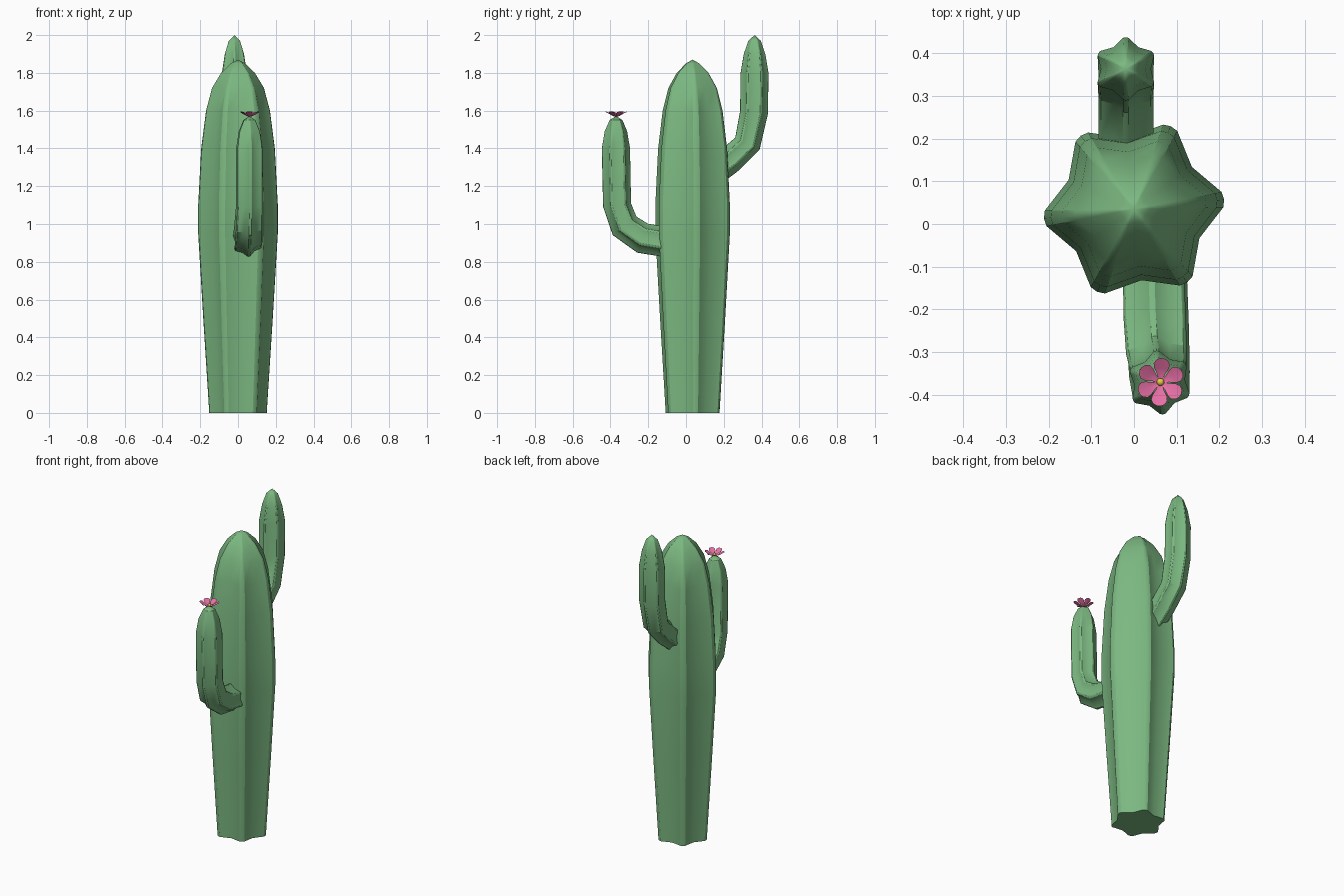
import bpy, bmesh, math
from mathutils import Vector

if "Cube" in bpy.data.objects:
    bpy.data.objects.remove(bpy.data.objects["Cube"])


def material(name, rgb):
    m = bpy.data.materials.new(name)
    m.diffuse_color = (*rgb, 1)
    m.use_nodes = True
    m.node_tree.nodes["Principled BSDF"].inputs["Base Color"].default_value = m.diffuse_color
    return m


GREEN = material("cactus_green", (0.2, 0.48, 0.22))
PINK = material("petal_pink", (0.8, 0.16, 0.38))
YELLOW = material("pollen_yellow", (0.8, 0.6, 0.06))


def finish(bm, name, mat, angle=30):
    mesh = bpy.data.meshes.new(name)
    bm.to_mesh(mesh)
    bm.free()
    mesh.materials.append(mat)
    ob = bpy.data.objects.new(name, mesh)
    bpy.context.collection.objects.link(ob)
    bpy.ops.object.select_all(action='DESELECT')
    ob.select_set(True)
    bpy.context.view_layer.objects.active = ob
    bpy.ops.object.shade_smooth_by_angle(angle=math.radians(angle))
    return ob


# six-ribbed star section: (degrees from rib, relative radius)
RIB = [(-5, 0.985), (0, 1.0), (5, 0.985), (30, 0.79)]


def ribbed_tube(name, stations, phase):
    """Sweep the star along (x, y, z, rib radius); the last point is the tip."""
    bm = bmesh.new()
    pts = [Vector(s[:3]) for s in stations]
    rings = []
    for i, s in enumerate(stations[:-1]):
        t = (pts[i + 1] - pts[max(i - 1, 0)])
        t.x = 0
        t.normalize()
        u = Vector((1, 0, 0))
        v = t.cross(u)
        ring = []
        for k in range(6):
            for off, f in RIB:
                a = math.radians(phase + 60 * k + off)
                ring.append(bm.verts.new(pts[i] + s[3] * f * (u * math.cos(a) + v * math.sin(a))))
        rings.append(ring)
    n = len(rings[0])
    for a, b in zip(rings, rings[1:]):
        for j in range(n):
            k = (j + 1) % n
            bm.faces.new((a[j], a[k], b[k], b[j]))
    tip = bm.verts.new(pts[-1])
    for j in range(n):
        bm.faces.new((rings[-1][j], rings[-1][(j + 1) % n], tip))
    bm.faces.new(rings[0][::-1])
    return finish(bm, name, GREEN)


# trunk
profile = [(0, 0.153), (0.5, 0.185), (0.95, 0.212), (1.1, 0.212), (1.4, 0.196),
           (1.6, 0.17), (1.72, 0.138), (1.8, 0.09), (1.85, 0.038), (1.87, 0)]
ribbed_tube("trunk", [(0, 0.035, z, r) for z, r in profile], 6)

# arms: (y, z, radius) paths
front = [(-0.08, 0.90, 0.08), (-0.23, 0.925, 0.082), (-0.325, 0.99, 0.08), (-0.365, 1.1, 0.075),
         (-0.371, 1.4, 0.075), (-0.371, 1.49, 0.06), (-0.37, 1.55, 0.034), (-0.37, 1.572, 0)]
ribbed_tube("front_arm", [(0.048 + 0.012 * min(i / 3, 1), *p) for i, p in enumerate(front)], 36)

back = [(0.13, 1.26, 0.072), (0.235, 1.34, 0.072), (0.325, 1.425, 0.072), (0.36, 1.59, 0.074),
        (0.363, 1.8, 0.074), (0.363, 1.9, 0.057), (0.363, 1.97, 0.033), (0.363, 2.0, 0)]
ribbed_tube("back_arm", [(-0.019, *p) for p in back], 30)

# flower petals: rounded outline (distance, half width, height), cupped upward
C = Vector((0.062, -0.37, 1.568))
petal = [(0.004, 0.004, 0), (0.018, 0.009, 0.004), (0.032, 0.017, 0.012),
         (0.043, 0.019, 0.019), (0.052, 0.013, 0.023), (0.056, 0.004, 0.024)]
bm = bmesh.new()
for k in range(6):
    a = math.radians(86 + 60 * k)
    d = Vector((math.cos(a), math.sin(a), 0))
    side = Vector((-d.y, d.x, 0))
    rows = [[bm.verts.new(C + d * r + side * w * s + Vector((0, 0, h + 0.003 * abs(s))))
             for s in (-1, 0, 1)] for r, w, h in petal]
    for p, q in zip(rows, rows[1:]):
        for j in range(2):
            bm.faces.new((p[j], q[j], q[j + 1], p[j + 1]))
finish(bm, "flower_petals", PINK, 60)

# flower centre
bm = bmesh.new()
bmesh.ops.create_uvsphere(bm, u_segments=12, v_segments=8, radius=0.009)
bmesh.ops.translate(bm, verts=bm.verts, vec=C + Vector((0, 0, 0.008)))
finish(bm, "flower_centre", YELLOW, 60)
